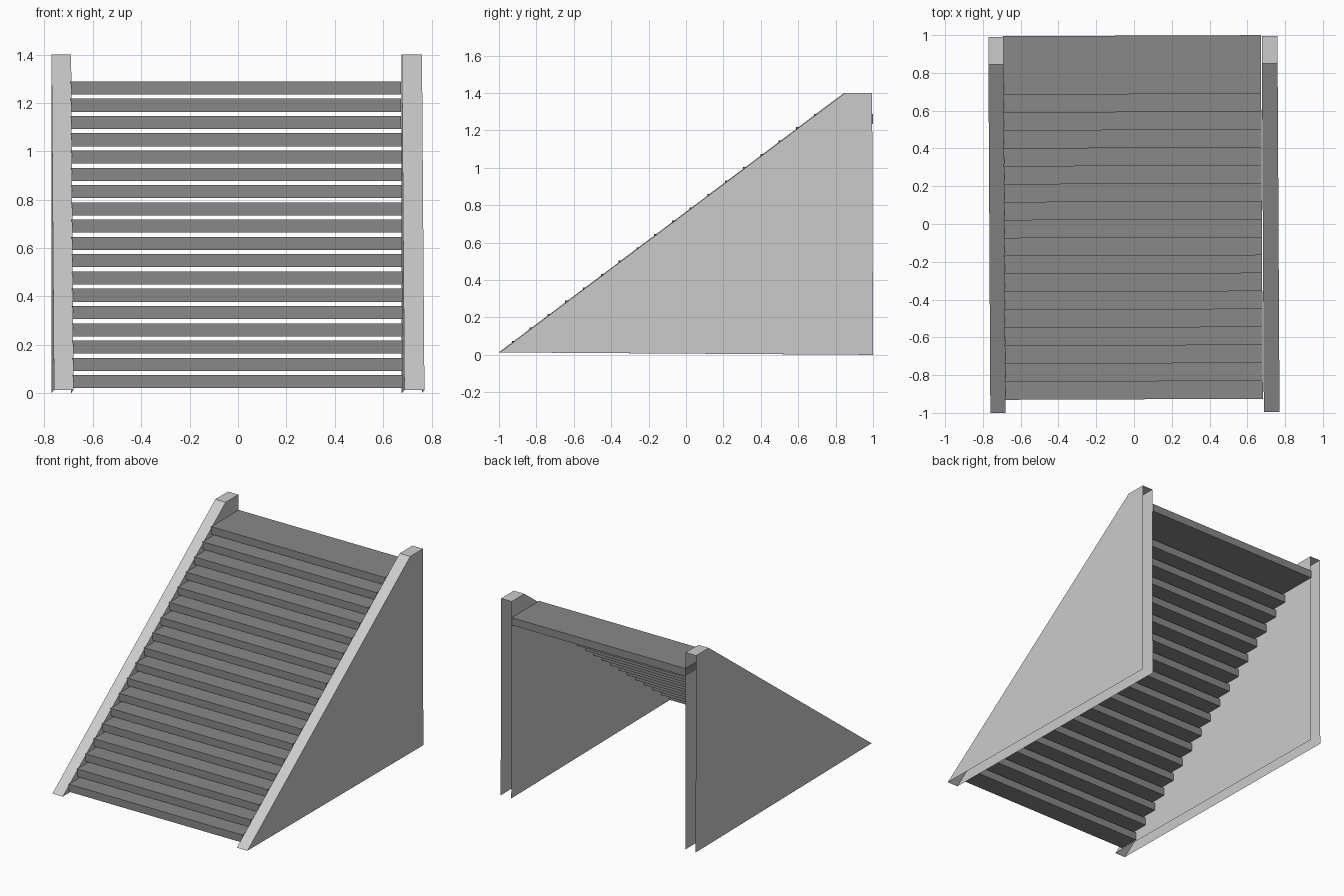
import bpy

if "Cube" in bpy.data.objects:
    bpy.data.objects.remove(bpy.data.objects["Cube"])

SKEW = 0.0055  # the whole stair is turned very slightly about z


def grey(name, v):
    mat = bpy.data.materials.new(name)
    mat.diffuse_color = (v, v, v, 1)
    mat.use_nodes = True
    mat.node_tree.nodes["Principled BSDF"].inputs["Base Color"].default_value = mat.diffuse_color
    return mat


WALL_GREY = grey("wall_grey", 0.56)
TREAD_GREY = grey("tread_grey", 0.25)


def make_mesh(name, verts, faces, mat):
    verts = [(x - SKEW * y, y + 0.004 * x, z) for x, y, z in verts]
    me = bpy.data.meshes.new(name)
    me.from_pydata(verts, [], faces)
    me.materials.append(mat)
    me.update()
    ob = bpy.data.objects.new(name, me)
    bpy.context.collection.objects.link(ob)
    return ob


# Side walls: hollow shells, open at the back and underneath
PROFILE = [(-0.998, 0.013), (0.848, 1.4), (0.992, 1.4), (0.997, 0.0)]


def side_wall(name, x0, x1):
    verts = [(x, y, z) for x in (x0, x1) for y, z in PROFILE]
    faces = [(3, 2, 1, 0),    # left sheet
             (4, 5, 6, 7),    # right sheet
             (0, 1, 5, 4),    # sloping edge
             (1, 2, 6, 5)]    # flat top cap
    return make_mesh(name, verts, faces, WALL_GREY)


side_wall("left_wall", -0.766, -0.685)
side_wall("right_wall", 0.682, 0.765)


# Treads: overlapping slabs climbing to the back
def tread(name, y0, y1, z0, z1, x0=-0.688, x1=0.677):
    verts = [(x, y, z) for x in (x0, x1) for y in (y0, y1) for z in (z0, z1)]
    faces = [(0, 1, 3, 2), (4, 6, 7, 5), (0, 4, 5, 1),
             (2, 3, 7, 6), (1, 5, 7, 3), (0, 2, 6, 4)]
    return make_mesh(name, verts, faces, TREAD_GREY)


COUNT, RUN, RISE, THICK = 18, 0.095, 0.0714, 0.054
for i in range(COUNT):
    front = -0.928 + i * RUN
    top = 0.075 + i * RISE
    last = i == COUNT - 1
    tread("top_landing" if last else f"tread_{i + 1}",
          front, 0.997 if last else front + 0.142, top - THICK, top)
